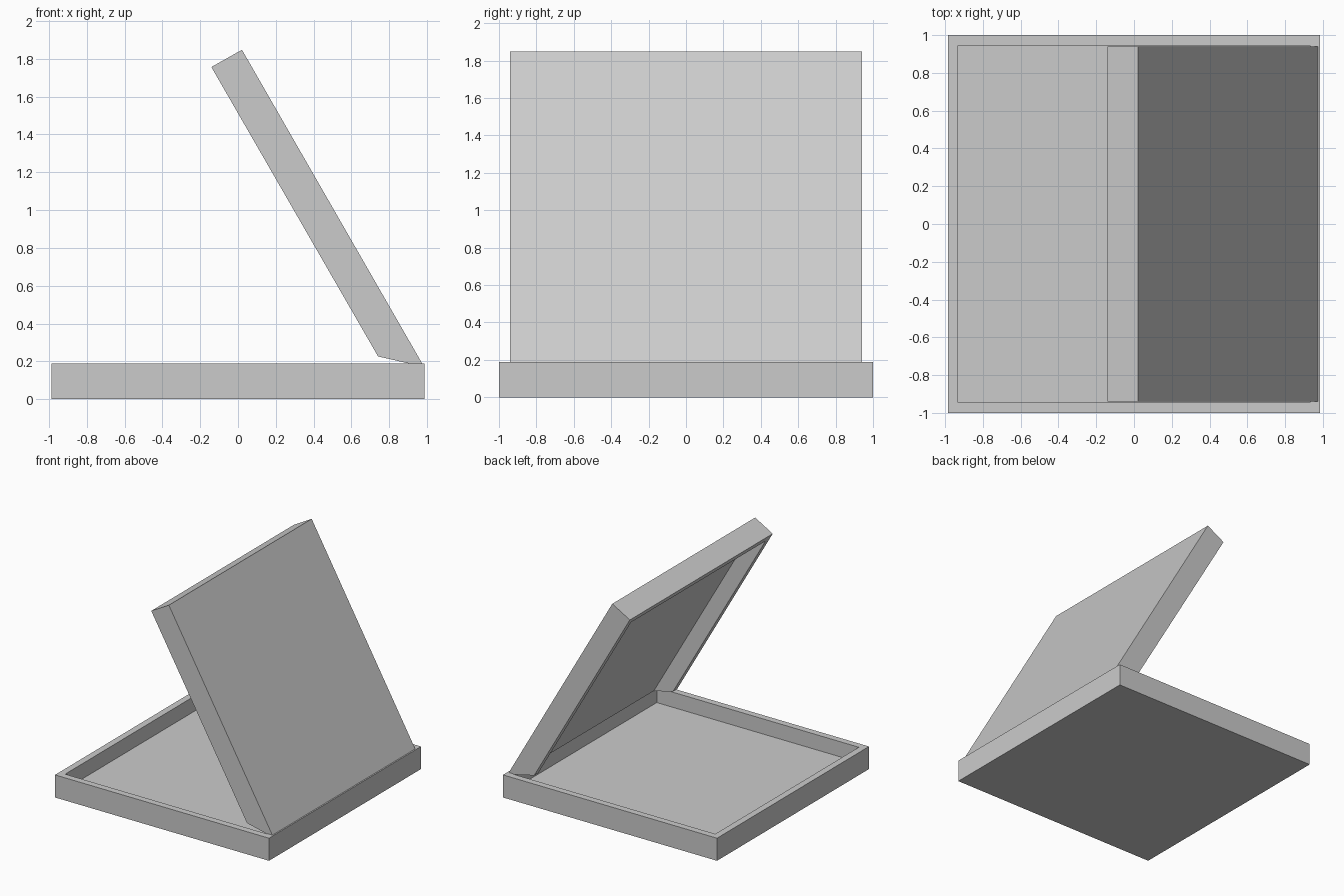
import bpy, bmesh
from mathutils import Vector

if "Cube" in bpy.data.objects:
    bpy.data.objects.remove(bpy.data.objects["Cube"])

RIM = 0.055      # wall thickness of both halves


def prism(name, profile, half_width):
    """Extrude an x-z profile symmetrically along y."""
    bm = bmesh.new()
    face = bm.faces.new([bm.verts.new((p[0], -half_width, p[1])) for p in profile])
    ext = bmesh.ops.extrude_face_region(bm, geom=[face])
    verts = [g for g in ext["geom"] if isinstance(g, bmesh.types.BMVert)]
    bmesh.ops.translate(bm, verts=verts, vec=(0, 2 * half_width, 0))
    bmesh.ops.recalc_face_normals(bm, faces=bm.faces)
    mesh = bpy.data.meshes.new(name)
    bm.to_mesh(mesh)
    bm.free()
    obj = bpy.data.objects.new(name, mesh)
    bpy.context.collection.objects.link(obj)
    return obj


def hollow(obj, cutter):
    """Subtract a hidden cutter."""
    mod = obj.modifiers.new("hollow", "BOOLEAN")
    mod.operation = "DIFFERENCE"
    mod.solver = "EXACT"
    mod.object = cutter
    cutter.hide_render = True
    cutter.display_type = "WIRE"
    cutter.hide_set(True)


# Base tray: shallow open box
hx, top, floor = 0.986, 0.188, 0.062
base = prism("base_tray", [(-hx, 0), (hx, 0), (hx, top), (-hx, top)], 1.0)
ix = hx - RIM
hollow(base, prism("base_cutter", [(-ix, floor), (ix, floor), (ix, 0.4), (-ix, 0.4)], 1.0 - RIM))

# Lid: tilted 60 degrees, mitred at the hinge
lid_w = 0.94
lid = prism("lid", [(0.985, 0.17), (0.021, 1.848), (-0.141, 1.757), (0.741, 0.226)], lid_w)

# Lid recess: runs out through the hinge end
tip = Vector((-0.141, 1.757))
along, out = Vector((0.5, -0.866)), Vector((0.866, 0.5))
recess = [tip + along * a + out * o
          for a, o in ((RIM, -0.1), (RIM, 0.13), (2.2, 0.13), (2.2, -0.1))]
hollow(lid, prism("lid_cutter", recess, lid_w - RIM))
